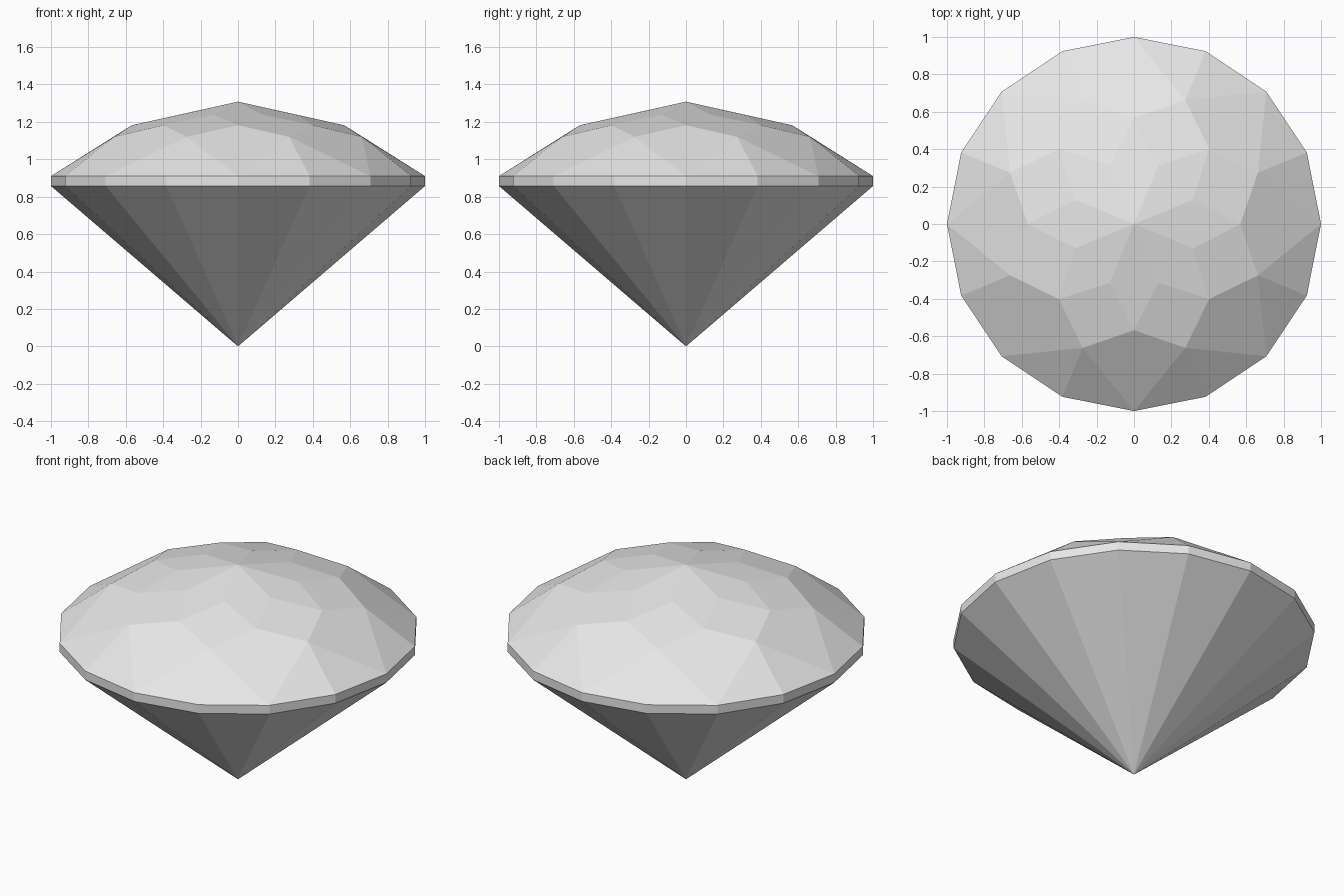
import bpy
import bmesh
from math import sin, cos, pi

cube = bpy.data.objects.get("Cube")
if cube:
    bpy.data.objects.remove(cube, do_unlink=True)

# Single pale grey material
grey = bpy.data.materials.new("pale_grey")
grey.use_nodes = True
color = (0.8, 0.8, 0.8, 1.0)
grey.diffuse_color = color
grey.node_tree.nodes["Principled BSDF"].inputs["Base Color"].default_value = color

SIDES = 16
HALF = SIDES // 2
bm = bmesh.new()


def ring(count, radius, z, offset=0.0):
    """Ring of vertices; offset is a fraction of one step."""
    angles = [2 * pi * (i + offset) / count for i in range(count)]
    return [bm.verts.new((radius * cos(a), radius * sin(a), z)) for a in angles]


# Points of the cut, from the tip up to the apex
tip = bm.verts.new((0, 0, 0))
girdle_low = ring(SIDES, 1.0, 0.857)
girdle_top = ring(SIDES, 1.0, 0.91)
outer = ring(HALF, 0.717, 1.12, 0.5)
middle = ring(HALF, 0.568, 1.182)
inner = ring(HALF, 0.34, 1.238, 0.5)
apex = bm.verts.new((0, 0, 1.308))

# Pavilion and girdle facets
for i in range(SIDES):
    j = (i + 1) % SIDES
    bm.faces.new((tip, girdle_low[j], girdle_low[i]))
    bm.faces.new((girdle_low[i], girdle_low[j], girdle_top[j], girdle_top[i]))

# Crown facets, one eighth at a time
for k in range(HALF):
    n = (k + 1) % HALF
    g0, g1, g2 = (girdle_top[(2 * k + s) % SIDES] for s in range(3))
    bm.faces.new((apex, inner[k - 1], middle[k], inner[k]))        # top kite
    bm.faces.new((inner[k], middle[k], outer[k], middle[n]))       # star kite
    bm.faces.new((middle[k], outer[k - 1], g0, outer[k]))          # main kite
    bm.faces.new((outer[k], g0, g1))                               # girdle triangles
    bm.faces.new((outer[k], g1, g2))

bmesh.ops.recalc_face_normals(bm, faces=bm.faces[:])
mesh = bpy.data.meshes.new("cut_gem")
bm.to_mesh(mesh)
bm.free()
mesh.materials.append(grey)
gem = bpy.data.objects.new("cut_gem", mesh)
bpy.context.collection.objects.link(gem)
